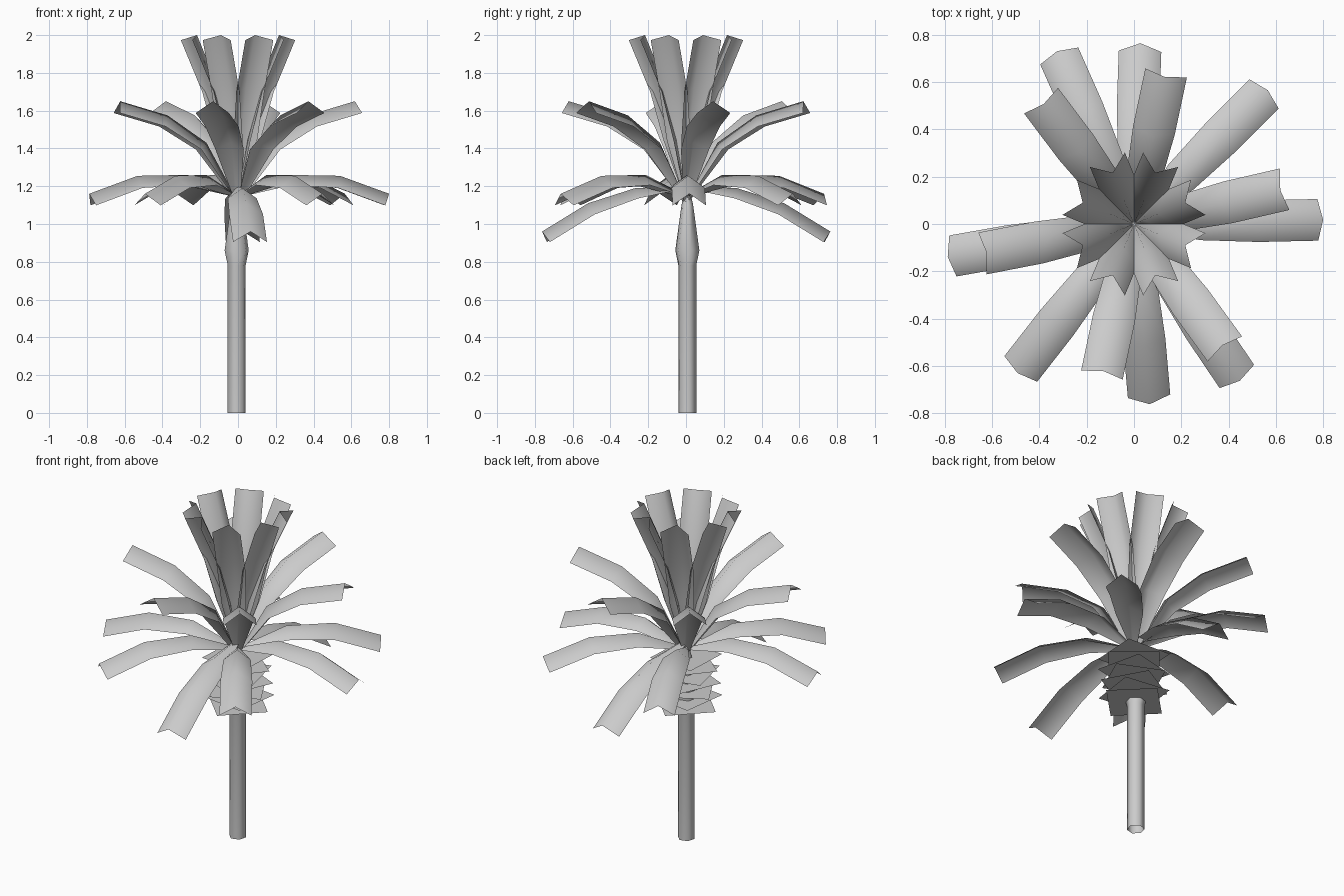
import bpy, math
from mathutils import Vector

if "Cube" in bpy.data.objects:
    bpy.data.objects.remove(bpy.data.objects["Cube"])


def add_mesh(name, verts, faces, smooth=True):
    me = bpy.data.meshes.new(name)
    me.from_pydata(verts, [], faces)
    me.update()
    for p in me.polygons:
        p.use_smooth = smooth
    ob = bpy.data.objects.new(name, me)
    bpy.context.collection.objects.link(ob)
    return ob


def frond(name, angle, path, half_width=0.09, drop=0.065):
    """Folded leaf strip: ridge follows path (radius, z), sides hang below it."""
    a = math.radians(angle)
    out = Vector((math.cos(a), math.sin(a), 0))
    side = Vector((-math.sin(a), math.cos(a), 0))
    up = Vector((0, 0, 1))
    pts = [out * r + up * z for r, z in path]
    scale = [0.15, 0.85] + [1.0] * (len(pts) - 2)
    verts, faces = [], []
    for i, p in enumerate(pts):
        t = (pts[min(i + 1, len(pts) - 1)] - pts[max(i - 1, 0)]).normalized()
        n = t.cross(side)
        low = p - n * drop * scale[i]
        verts += [low - side * half_width * scale[i], p,
                  low + side * half_width * scale[i]]
    for i in range(len(pts) - 1):
        for k in range(2):
            b = 3 * i + k
            faces.append((b, b + 3, b + 4, b + 1))
    add_mesh(name, verts, faces)


# Trunk with swollen crown shaft
sides = 6
profile = [(0.049, 0), (0.049, 0.78), (0.066, 0.86), (0.032, 1.1), (0.01, 1.2)]
verts = [(-0.007 + r * math.cos(math.radians(15 + 60 * k)),
          0.007 + r * math.sin(math.radians(15 + 60 * k)), z)
         for r, z in profile for k in range(sides)]
faces = [(i * sides + k, i * sides + (k + 1) % sides,
          (i + 1) * sides + (k + 1) % sides, (i + 1) * sides + k)
         for i in range(len(profile) - 1) for k in range(sides)]
add_mesh("trunk", verts, faces)

# Flat horizontal husk layers around the crown shaft
for i in range(7):
    z = 0.81 + 0.048 * i
    ring = [(0.2 * math.cos(math.radians(90 * k + 37 * i)),
             0.2 * math.sin(math.radians(90 * k + 37 * i)), z) for k in range(4)]
    add_mesh(f"husk_layer_{i}", ring, [(0, 1, 2, 3)], smooth=False)

# Upright inner fronds
upright = [(0.0, 1.15), (0.045, 1.45), (0.11, 1.72), (0.235, 2.0)]
for i in range(8):
    frond(f"upright_frond_{i}", 22.5 + 45 * i, upright, 0.08, 0.065)

# Middle arching fronds
middle = [(0.0, 1.12), (0.17, 1.43), (0.38, 1.575), (0.635, 1.65)]
for i, ang in enumerate((13, 78, 127, 191, 258, 306)):
    frond(f"middle_frond_{i}", ang, middle)

# Lower spreading fronds, two of them drooping
spread = [(0.0, 1.15), (0.27, 1.26), (0.54, 1.255), (0.8, 1.16)]
droop = [(0.0, 1.2), (0.27, 1.19), (0.52, 1.11), (0.765, 0.96)]
for i, ang in enumerate((1.3, 45, 114, 190, 232, 304)):
    frond(f"lower_frond_{i}", ang, spread, 0.088)
for i, ang in enumerate((88, 275)):
    frond(f"drooping_frond_{i}", ang, droop, 0.09)
